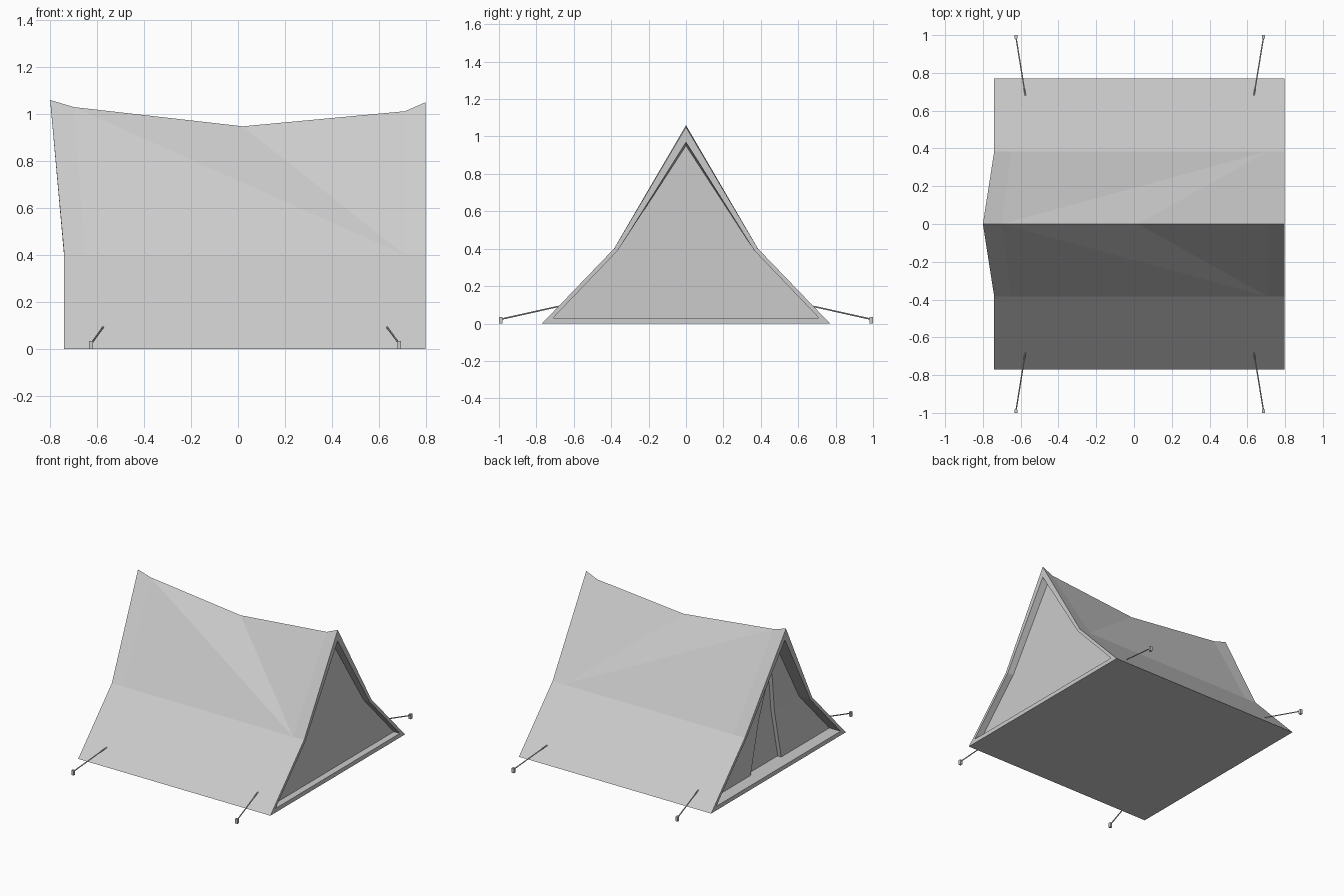
import bpy, bmesh
from mathutils import Vector

if "Cube" in bpy.data.objects:
    bpy.data.objects.remove(bpy.data.objects["Cube"])


def finish(name, bm):
    bmesh.ops.remove_doubles(bm, verts=bm.verts, dist=1e-5)
    bmesh.ops.recalc_face_normals(bm, faces=bm.faces)
    me = bpy.data.meshes.new(name)
    bm.to_mesh(me)
    bm.free()
    ob = bpy.data.objects.new(name, me)
    bpy.context.collection.objects.link(ob)
    return ob


def section(bm, x, ridge_x, ridge_z, inner=False):
    """Five-point tent cross-section, from the -y foot over the ridge to the +y foot."""
    foot, fz, bend, bz = (0.71, 0.03, 0.365, 0.39) if inner else (0.77, 0.0, 0.385, 0.40)
    pts = [(x, -foot, fz), (x, -bend, bz), (ridge_x, 0, ridge_z), (x, bend, bz), (x, foot, fz)]
    return [bm.verts.new(p) for p in pts]


def bridge(bm, a, b, skip=()):
    for i in range(5):
        if i not in skip:
            j = (i + 1) % 5
            bm.faces.new((a[i], a[j], b[j], b[i]))


def cap(bm, s):
    # lower trapezoid and upper triangle share the bend line
    bm.faces.new((s[0], s[1], s[3], s[4]))
    bm.faces.new((s[1], s[2], s[3]))


# Tent body: sagging roof, floor, and a recessed wall at each end
bm = bmesh.new()
s0 = section(bm, -0.74, -0.80, 1.06)
s1 = section(bm, -0.65, -0.70, 1.03)
s2 = section(bm, 0.71, 0.71, 1.012)
s3 = section(bm, 0.798, 0.798, 1.05)
bridge(bm, s0, s1)
bridge(bm, s2, s3)
bridge(bm, s1, s2, skip=(1, 2))
sag = bm.verts.new((0.02, 0, 0.948))
for k in (1, 3):
    bm.faces.new((s1[2], s1[k], s2[k]))
    bm.faces.new((s1[2], sag, s2[k]))
    bm.faces.new((sag, s2[2], s2[k]))
door_lip = section(bm, -0.74, -0.792, 0.975, True)
door_wall = section(bm, -0.62, -0.67, 0.95, True)
rear_lip = section(bm, 0.798, 0.798, 0.97, True)
rear_wall = section(bm, 0.75, 0.75, 0.95, True)
for outer, lip, wall in ((s0, door_lip, door_wall), (s3, rear_lip, rear_wall)):
    bridge(bm, outer, lip)
    bridge(bm, lip, wall)
    cap(bm, wall)
finish("tent_body", bm)


# Door flaps: two folded panels leaving a tall triangular gap
def door_flap(name, side, gap):
    def pt(y, z):
        lean = max(0, (z - 0.39) / 0.57) * 0.05
        return bm.verts.new((-0.65 - lean, side * y, z))
    bm = bmesh.new()
    edge = gap * (0.77 - 0.39) / 0.74
    bend_out, bend_in = pt(0.365, 0.39), pt(edge, 0.39)
    faces = [bm.faces.new((pt(0, 0.955), bend_out, bend_in, pt(0, 0.77))),
             bm.faces.new((bend_out, pt(0.71, 0.03), pt(gap, 0.03), bend_in))]
    ext = bmesh.ops.extrude_face_region(bm, geom=faces, use_keep_orig=True)
    moved = [v for v in ext["geom"] if isinstance(v, bmesh.types.BMVert)]
    bmesh.ops.translate(bm, verts=moved, vec=(0.028, 0, 0))
    finish(name, bm)


door_flap("door_flap_left", 1, 0.19)
door_flap("door_flap_right", -1, 0.16)

# Guy ropes and ground pegs at the four corners
for end, x_top, x_peg in (("door", -0.575, -0.625), ("rear", 0.635, 0.686)):
    for side, label in ((-1, "front"), (1, "back")):
        a = Vector((x_top, side * 0.68, 0.092))
        b = Vector((x_peg, side * 0.99, 0.023))
        bm = bmesh.new()
        rot = (b - a).to_track_quat('Z', 'Y').to_matrix().to_4x4()
        rot.translation = (a + b) / 2
        bmesh.ops.create_cone(bm, cap_ends=True, segments=6, radius1=0.004, radius2=0.004,
                              depth=(b - a).length, matrix=rot)
        finish(f"rope_{end}_{label}", bm)
        bpy.ops.mesh.primitive_cube_add(size=1, location=(x_peg, side * 0.991, 0.017))
        peg = bpy.context.object
        peg.name = f"peg_{end}_{label}"
        peg.scale = (0.017, 0.018, 0.034)
